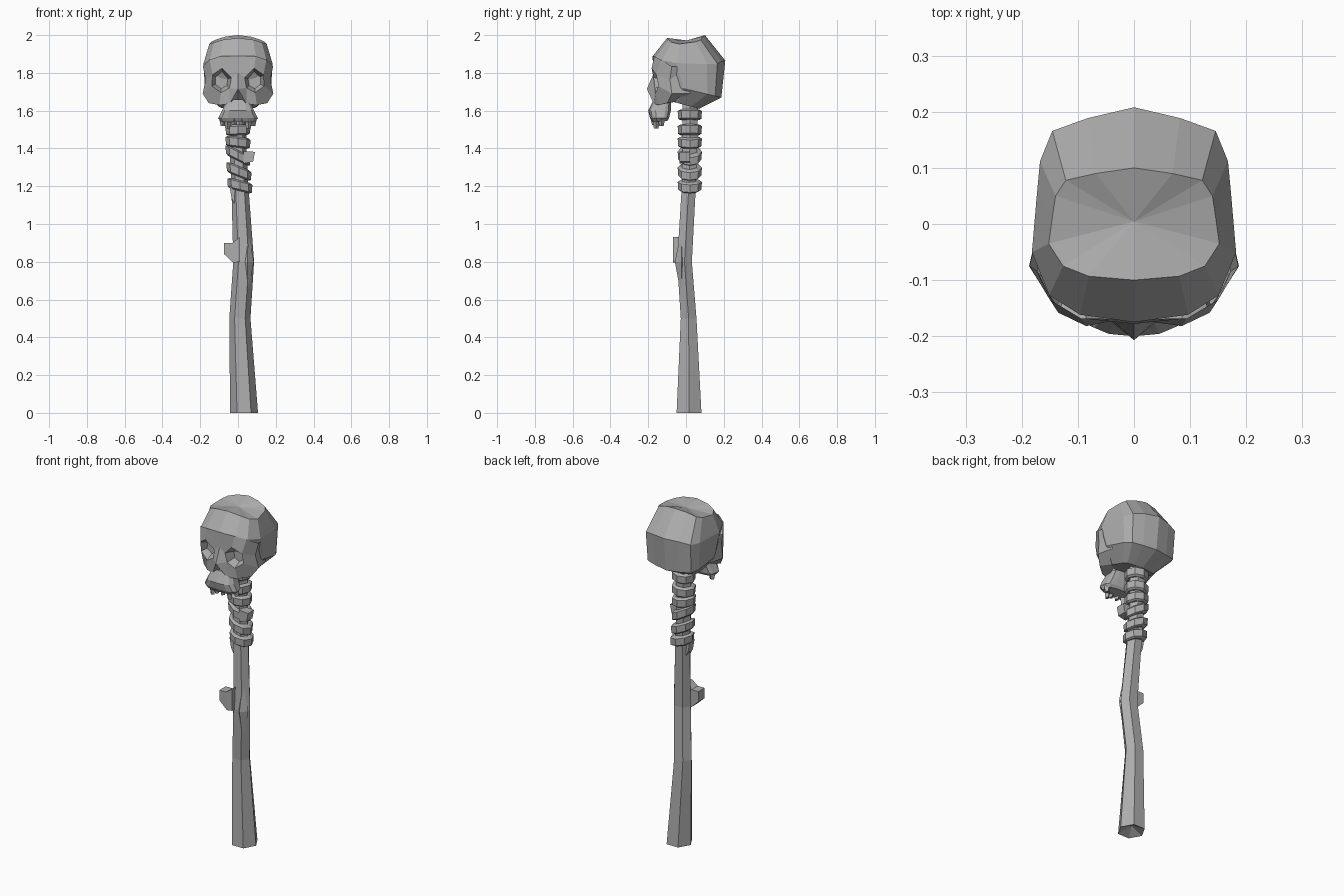
import bpy, bmesh
from math import cos, sin, pi

cube = bpy.data.objects.get("Cube")
if cube:
    bpy.data.objects.remove(cube, do_unlink=True)

grey = bpy.data.materials.new("plain_grey")
colour = (0.42, 0.42, 0.42, 1)
grey.use_nodes = True
grey.diffuse_color = colour
grey.node_tree.nodes["Principled BSDF"].inputs["Base Color"].default_value = colour


def build(name, points, faces, mirror=False):
    """Flat shaded mesh object from points and faces."""
    bm = bmesh.new()
    verts = [bm.verts.new(p) for p in points]
    for face in faces:
        bm.faces.new([verts[i] for i in face])
    bmesh.ops.recalc_face_normals(bm, faces=bm.faces)
    if mirror and sum(f.normal.y * f.calc_area() for f in bm.faces) > 0:
        bmesh.ops.reverse_faces(bm, faces=bm.faces)
    mesh = bpy.data.meshes.new(name)
    bm.to_mesh(mesh)
    bm.free()
    mesh.materials.append(grey)
    obj = bpy.data.objects.new(name, mesh)
    bpy.context.collection.objects.link(obj)
    if mirror:
        mod = obj.modifiers.new("mirror", 'MIRROR')
        mod.merge_threshold = 0.0005


def loft(name, rings, dent=0.0):
    """Skin a stack of equal rings; fan caps, the first one pushed in by dent."""
    n, last = len(rings[0]), len(rings) - 1
    points = [p for ring in rings for p in ring]
    faces = []
    for r in range(last):
        for i in range(n):
            j = (i + 1) % n
            faces.append((r * n + i, r * n + j, r * n + n + j, r * n + n + i))
    for r, push in ((0, dent), (last, 0)):
        centre = [sum(axis) / n for axis in zip(*rings[r])]
        centre[2] += push
        points.append(centre)
        for i in range(n):
            faces.append((r * n + i, r * n + (i + 1) % n, len(points) - 1))
    build(name, points, faces)


def round_ring(x, y, z, rx, ry, sides=6, slope=0.0):
    angles = [2 * pi * i / sides for i in range(sides)]
    return [(x + rx * cos(a), y + ry * sin(a), z + slope * rx * cos(a)) for a in angles]


# Half outline of the head seen from above, front to back
OUTLINE = [(0, -1), (.53, -.93), (.83, -.75), (1, -.35), (.95, .2),
           (.92, .5), (.8, .78), (.45, .9), (0, 1)]


def head_ring(w, front, back, zf, zb, sag=0.0):
    whole = OUTLINE + [(-s, t) for s, t in OUTLINE[-2:0:-1]]
    ring = []
    for s, t in whole:
        k = (t + 1) / 2
        ring.append((w * s, front + (back - front) * k,
                     zf + (zb - zf) * k - sag * (w * s) ** 2))
    return ring


def prism(name, profile, y0, y1):
    """Extrude an x-z profile along y."""
    n = len(profile)
    points = [(x, y, z) for y in (y0, y1) for x, z in profile]
    faces = [tuple(range(n)), tuple(range(n, 2 * n))]
    faces += [(i, (i + 1) % n, (i + 1) % n + n, i + n) for i in range(n)]
    build(name, points, faces)


# Cranium
loft("cranium", [
    head_ring(.11, -.1, .07, 1.655, 1.61),
    head_ring(.176, -.11, .187, 1.74, 1.67),
    head_ring(.182, -.175, .208, 1.89, 1.865, .9),
    head_ring(.152, -.1, .1, 1.985, 2.0, 1.6),
])

# Face: one half, mirrored
P = dict(
    top=(0, -.178, 1.89), topb=(.095, -.168, 1.888),
    temple=(.15, -.135, 1.87), side=(.186, -.075, 1.835),
    glabella=(0, -.17, 1.8), nose=(0, -.207, 1.715),
    ra=(.035, -.172, 1.775), rb=(.085, -.182, 1.825), rc=(.135, -.158, 1.79),
    rd=(.138, -.145, 1.73), re=(.09, -.16, 1.695), rf=(.045, -.165, 1.72),
    orbit=(.172, -.085, 1.765), cheek=(.187, -.075, 1.69),
    cheekb=(.155, -.1, 1.64), cheekc=(.1, -.145, 1.63),
    nostril=(.045, -.17, 1.635), lip=(0, -.178, 1.63), hollow=(0, -.14, 1.66),
    back=(.165, .02, 1.83), backb=(.165, .02, 1.69), under=(.09, -.04, 1.65),
)
rim = ["ra", "rb", "rc", "rd", "re", "rf"]
for key in rim:
    x, y, z = P[key]
    P[key + "in"] = (.087 + (x - .087) * .65, -.115, 1.757 + (z - 1.757) * .65)
outlines = [
    "top topb rb ra glabella", "topb temple rc rb", "temple side orbit rc",
    "rc orbit cheek rd", "rd cheek cheekb cheekc re", "re cheekc nostril rf",
    "glabella ra rf nose", "nose rf nostril", "nose nostril hollow",
    "nostril lip hollow", "side back orbit", "orbit back backb cheek",
    "cheek backb under cheekb", "cheekb under cheekc", "cheekc under nostril",
]
polys = [line.split() for line in outlines]
for a, b in zip(rim, rim[1:] + rim[:1]):
    polys.append([a, b, b + "in", a + "in"])
polys.append([key + "in" for key in rim])
names = list(P)
build("face", list(P.values()), [[names.index(k) for k in p] for p in polys], True)

# Upper jaw and teeth
loft("upper_jaw", [
    head_ring(.09, -.178, -.1, 1.54, 1.545),
    head_ring(.105, -.19, -.09, 1.56, 1.56),
    head_ring(.085, -.2, -.08, 1.6, 1.6),
    head_ring(.06, -.17, -.08, 1.66, 1.65),
])
for side in (-1, 1):
    for x, y, tip in [(.02, -.168, 1.525), (.055, -.158, 1.505), (.08, -.13, 1.52)]:
        loft("tooth", [round_ring(side * x, y, tip, .012, .012, 4),
                       round_ring(side * x, y, 1.56, .02, .02, 4)])

# Crooked handle: x, y, z, half widths
HANDLE = [(.032, .016, 0, .074, .076), (.01, .014, .5, .056, .048),
          (.03, -.008, .8, .055, .045), (.01, .015, 1.2, .045, .043),
          (0, .02, 1.4, .045, .045), (0, .022, 1.66, .048, .048)]
loft("handle", [round_ring(*h) for h in HANDLE], .035)

# Knot, branch stubs and splinter on the handle
loft("knot", [round_ring(.05, -.025, z, r, r, 4)
              for z, r in ((.66, .008), (.8, .034), (.93, .008))])
prism("lower_stub", [(.01, .93), (-.03, .9), (-.073, .9), (-.073, .84),
                     (-.025, .795), (.01, .8)], -.068, -.01)
prism("upper_stub", [(.03, 1.385), (.09, 1.382), (.08, 1.33), (.03, 1.32)], -.035, .02)
prism("splinter", [(0, 1.22), (-.045, 1.2), (-.035, 1.14), (-.015, 1.1), (0, 1.1)],
      -.015, .03)

# Binding wraps: centre x, height, slope
for x, z, slope in [(0, 1.58, .05), (0, 1.5, .05), (0, 1.435, -.12),
                    (0, 1.365, -.5), (.005, 1.28, -.4), (.01, 1.205, -.25)]:
    loft("wrap", [round_ring(x, .02, z + dz, r, r * .97, 8, slope)
                  for dz, r in ((-.03, .052), (-.022, .064), (.018, .066), (.026, .052))])
